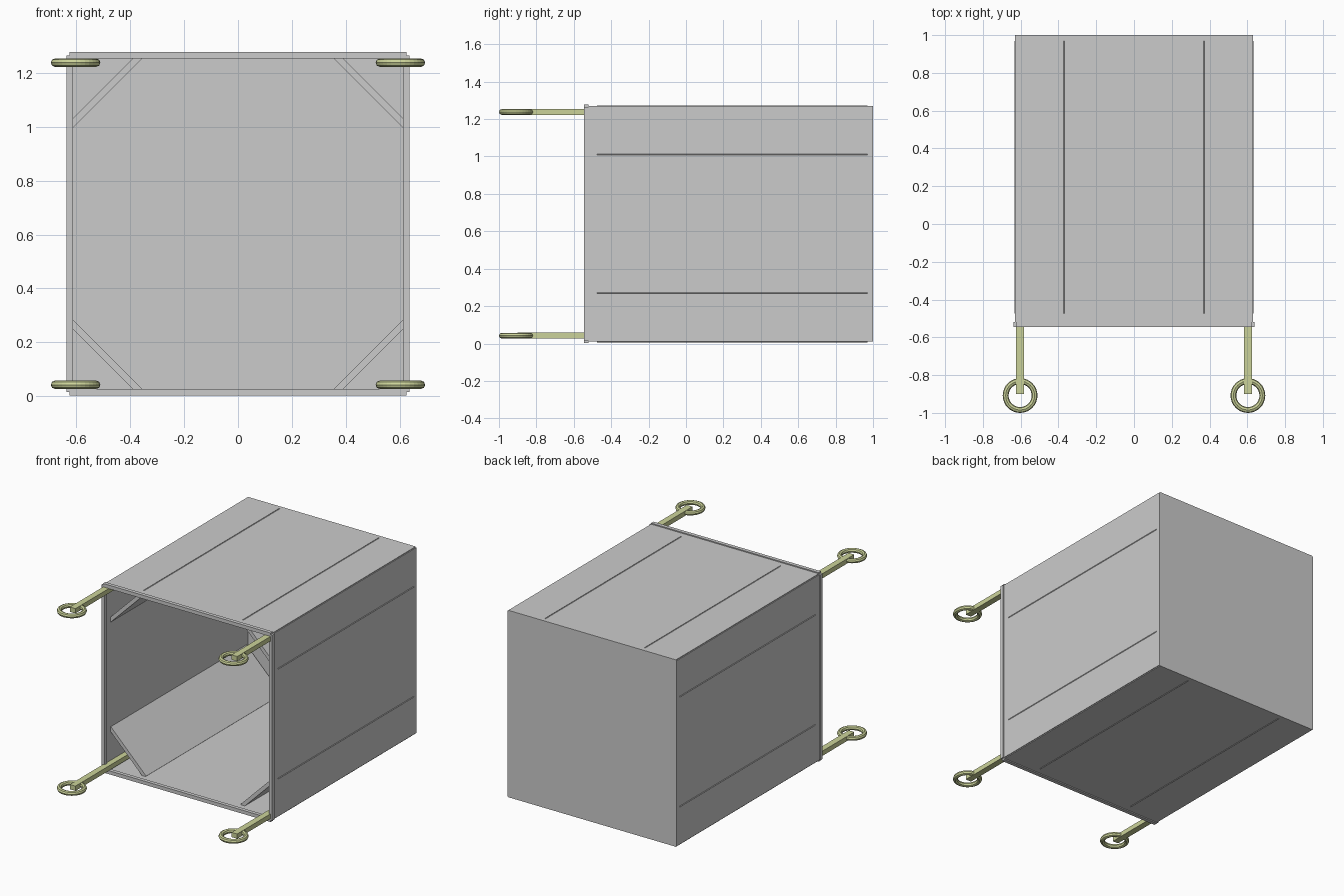
import bpy, bmesh, math

if "Cube" in bpy.data.objects:
    bpy.data.objects.remove(bpy.data.objects["Cube"])

CZ = 0.64  # height of the box centre

olive = bpy.data.materials.new("olive")
olive.diffuse_color = (0.6, 0.65, 0.32, 1)
olive.use_nodes = True
olive.node_tree.nodes["Principled BSDF"].inputs["Base Color"].default_value = olive.diffuse_color


def box(name, lo, hi, mat=None):
    """Axis-aligned box between two corners."""
    bpy.ops.mesh.primitive_cube_add(
        size=1, location=[(a + b) / 2 for a, b in zip(lo, hi)])
    ob = bpy.context.object
    ob.name = name
    ob.scale = [b - a for a, b in zip(lo, hi)]
    if mat:
        ob.data.materials.append(mat)
    return ob


def ring(name, loc, major, minor, n_major=32, n_minor=8):
    """Flat-lying lifting ring."""
    bpy.ops.mesh.primitive_torus_add(
        location=loc, major_radius=major, minor_radius=minor,
        major_segments=n_major, minor_segments=n_minor)
    ob = bpy.context.object
    ob.name = name
    ob.data.materials.append(olive)
    return ob


def frame(name, y0, y1, outer, thick, half):
    """Four slabs around the opening, each stopping just short of the corner."""
    for s, tag in ((-1, "a"), (1, "b")):
        a, b = sorted((s * outer, s * (outer - thick)))
        box(f"{name}_side_{tag}", (a, y0, CZ - half), (b, y1, CZ + half))
        box(f"{name}_level_{tag}", (-half, y0, CZ + a), (half, y1, CZ + b))


# Walls, back panel and front rim
frame("wall", -0.53, 1.0, 0.63, 0.01, 0.625)
box("back_panel", (-0.625, 0.99, CZ - 0.625), (0.625, 1.0, CZ + 0.625))
frame("front_rim", -0.545, -0.52, 0.637, 0.024, 0.625)

for sx in (-1, 1):
    for sz in (-1, 1):
        tag = ("left" if sx < 0 else "right") + ("_lower" if sz < 0 else "_upper")
        # Diagonal corner brace running along the box
        bpy.ops.mesh.primitive_cube_add(
            size=1, location=(sx * 0.493, 0.2475, CZ + sz * 0.493),
            rotation=(0, sx * sz * math.radians(45), 0))
        brace = bpy.context.object
        brace.name = "corner_brace_" + tag
        brace.scale = (0.372, 1.445, 0.025)
        # Carrying pole in the corner, with a ring at its front end
        x, z = sx * 0.603, CZ + sz * 0.598
        box("pole_" + tag, (x - 0.021, -0.9, z - 0.016),
            (x + 0.021, 0.98, z + 0.016), olive)
        ring("pole_ring_" + tag, (x, -0.908, z), 0.0765, 0.0155)
